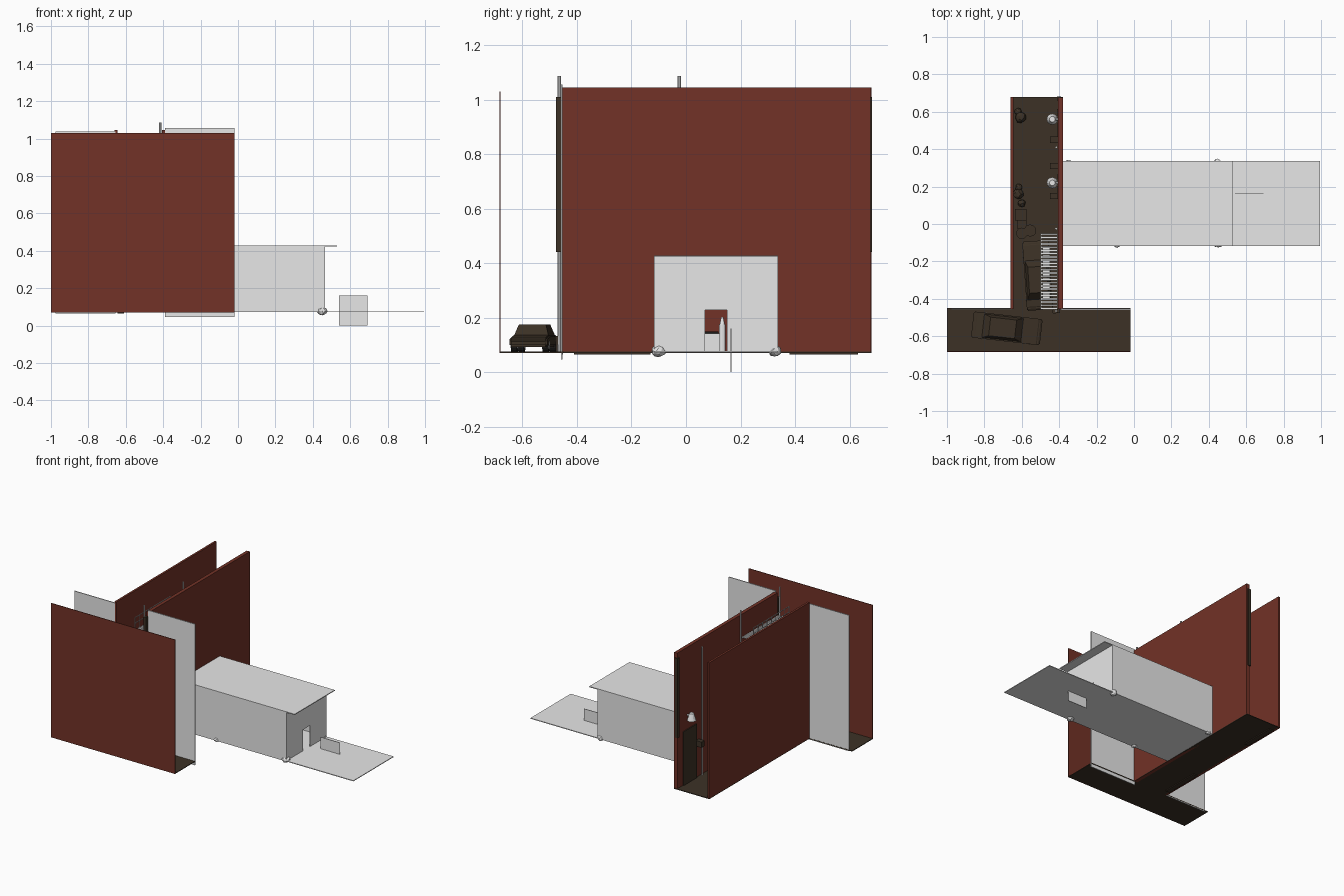
import bpy, bmesh, math, random
from mathutils import Matrix

if "Cube" in bpy.data.objects:
    bpy.data.objects.remove(bpy.data.objects["Cube"])

random.seed(4)


def material(name, rgb):
    m = bpy.data.materials.new(name)
    m.diffuse_color = (*rgb, 1)
    m.use_nodes = True
    m.node_tree.nodes["Principled BSDF"].inputs["Base Color"].default_value = m.diffuse_color
    return m


BRICK = material("brick_red", (0.17, 0.032, 0.02))
GREY = material("pale_grey", (0.8, 0.8, 0.8))
DARK = material("asphalt_brown", (0.045, 0.031, 0.019))
BLACK = material("near_black", (0.012, 0.011, 0.01))


def finish(name, bm, mat, smooth=False):
    bmesh.ops.recalc_face_normals(bm, faces=bm.faces)
    me = bpy.data.meshes.new(name)
    bm.to_mesh(me)
    bm.free()
    me.materials.append(mat)
    ob = bpy.data.objects.new(name, me)
    bpy.context.collection.objects.link(ob)
    if smooth:
        for p in me.polygons:
            p.use_smooth = True
    return ob


def add_box(bm, x0, x1, y0, y1, z0, z1, taper=(1, 1)):
    vs = bmesh.ops.create_cube(bm, size=1)["verts"]
    for v in vs:
        t = taper if v.co.z > 0 else (1, 1)
        v.co = ((x0 + x1) / 2 + v.co.x * (x1 - x0) * t[0],
                (y0 + y1) / 2 + v.co.y * (y1 - y0) * t[1],
                (z0 + z1) / 2 + v.co.z * (z1 - z0))


def box(name, mat, *b, **k):
    bm = bmesh.new()
    add_box(bm, *b, **k)
    return finish(name, bm, mat)


def cyl(name, mat, loc, r, depth, axis="Z", r2=None, seg=12):
    bm = bmesh.new()
    rot = {"Z": Matrix(), "X": Matrix.Rotation(math.pi / 2, 4, "Y"),
           "Y": Matrix.Rotation(math.pi / 2, 4, "X")}[axis]
    bmesh.ops.create_cone(bm, cap_ends=True, segments=seg, radius1=r,
                          radius2=r if r2 is None else r2, depth=depth,
                          matrix=Matrix.Translation(loc) @ rot)
    return finish(name, bm, mat)


def lump(name, mat, loc, r, squash=0.8):
    bm = bmesh.new()
    bmesh.ops.create_icosphere(bm, subdivisions=2, radius=r)
    for v in bm.verts:
        v.co *= random.uniform(0.85, 1.1)
        v.co.z *= squash
    bmesh.ops.translate(bm, verts=bm.verts, vec=loc)
    return finish(name, bm, mat)


G = 0.075  # ground level

# Street and alley ground
box("street_ground", DARK, -1, -0.02, -0.683, -0.45, 0.07, G)
box("alley_ground", DARK, -0.66, -0.38, -0.452, 0.68, 0.07, G)
box("gutter_plate", DARK, -0.645, -0.61, -0.41, -0.13, 0.064, 0.08)
box("rear_gutter_plate", DARK, -0.645, -0.61, 0.38, 0.63, 0.064, 0.078)

# Brick walls
box("street_brick_wall", BRICK, -1, -0.02, -0.684, -0.68, 0.07, 1.03)
box("left_alley_wall", BRICK, -0.66, -0.645, -0.455, 0.68, 0.07, 1.045)
box("right_alley_wall", BRICK, -0.405, -0.38, -0.455, 0.677, 0.07, 1.045)

# Grey shop fronts either side of the alley mouth
box("left_shop_front", GREY, -0.975, -0.655, -0.457, -0.451, 0.065, 1.037)
box("right_shop_front", GREY, -0.39, -0.02, -0.459, -0.453, 0.046, 1.056)

# Dark trim strips on both ends of the right wall
box("front_wall_trim", DARK, -0.412, -0.395, -0.477, -0.455, 0.44, 1.01)
box("rear_wall_trim", DARK, -0.412, -0.39, 0.66, 0.683, 0.44, 1.01)

# Back room: floor, roof and walls, with a doorway in the end wall
X0, X1, Y0, Y1, H = -0.38, 0.465, -0.117, 0.337, 0.425
box("room_floor", GREY, X0, 0.995, Y0, Y1, 0.072, 0.077)
box("room_roof", GREY, X0, 0.53, Y0, Y1, H - 0.003, H + 0.003)
box("room_front_wall", GREY, X0, X1, Y0, Y0 + 0.004, G, H)
box("room_back_wall", GREY, X0, X1, Y1 - 0.004, Y1, G, H)
bm = bmesh.new()
add_box(bm, X1 - 0.004, X1, Y0, 0.07, G, H)
add_box(bm, X1 - 0.004, X1, 0.15, Y1, G, H)
add_box(bm, X1 - 0.004, X1, 0.07, 0.15, 0.228, H)
finish("room_end_wall", bm, GREY)
box("open_door_panel", GREY, 0.54, 0.692, 0.163, 0.167, 0, 0.16)

# Room contents
box("counter", GREY, 0.24, 0.36, 0.065, 0.125, G, 0.142)
box("counter_hob", BLACK, 0.25, 0.35, 0.07, 0.12, 0.142, 0.15)
cyl("bottle_body", GREY, (0.3, 0.133, 0.125), 0.012, 0.1)
cyl("bottle_neck", GREY, (0.3, 0.133, 0.188), 0.01, 0.03, r2=0.004)

# Loose stones at the foot of the room walls
for x, y, r in ((-0.35, 0.325, 0.02), (0.445, 0.325, 0.025),
                (-0.09, -0.105, 0.022), (0.45, -0.1, 0.027)):
    lump("stone", GREY, (x, y, 0.078), r)

# Drainpipes
for y, top in ((-0.465, 1.087), (-0.025, 1.087), (0.41, 0.99)):
    cyl("drainpipe", GREY, (-0.416, y, (G + top) / 2), 0.006, top - G, seg=8)

# Doors in the right wall, with lamps above
for y, w in ((0.54, 0.15), (0.2, 0.13)):
    box("alley_door", DARK, -0.412, -0.404, y - w / 2, y + w / 2, G, 0.46)
    cyl("lamp_arm", GREY, (-0.42, y + 0.02, 0.56), 0.007, 0.03, "X", seg=8)
    cyl("lamp_shade", GREY, (-0.437, y + 0.02, 0.555), 0.03, 0.05, r2=0.015)
for y in (0.45, 0.31, 0.15):
    box("wall_vent", DARK, -0.45, -0.404, y - 0.017, y + 0.017, 0.3, 0.34)

# Fire escape: slatted landings, rails and stairs
FX0, FX1, FY0, FY1 = -0.5, -0.408, -0.457, -0.05
bm = bmesh.new()
for z in (0.36, 0.62, 0.88):
    for i in range(24):
        y = FY0 + i * (FY1 - FY0 - 0.01) / 23
        add_box(bm, FX0, FX1, y, y + 0.01, z, z + 0.005)
    for x in (FX0, FX1 - 0.005):
        add_box(bm, x, x + 0.005, FY0, FY1, z - 0.006, z)
    for h in (0.05, 0.09):
        add_box(bm, FX0, FX0 + 0.004, FY0, FY1, z + h, z + h + 0.004)
    for i in range(9):
        y = FY0 + i * (FY1 - FY0 - 0.004) / 8
        add_box(bm, FX0, FX0 + 0.004, y, y + 0.004, z, z + 0.09)
finish("fire_escape_landings", bm, GREY)
bm = bmesh.new()
for z in (0.36, 0.62):
    for i in range(12):
        y = -0.4 + i * 0.024
        add_box(bm, -0.49, -0.45, y, y + 0.018, z + 0.02 * (i + 1), z + 0.02 * (i + 1) + 0.004)
finish("fire_escape_stairs", bm, GREY)


# Cars: tapered body and cabin, glass plates and wheels
def car(name, x, y, deg):
    parts = []
    prof = [(-.185, .02), (-.185, .05), (-.17, .06), (-.11, .064), (.07, .064),
            (.17, .055), (.185, .045), (.185, .02)]
    bm = bmesh.new()
    f = bm.faces.new([bm.verts.new((px, -0.07, pz)) for px, pz in prof])
    ext = bmesh.ops.extrude_face_region(bm, geom=[f])["geom"]
    bmesh.ops.translate(bm, vec=(0, 0.14, 0),
                        verts=[v for v in ext if isinstance(v, bmesh.types.BMVert)])
    bmesh.ops.bevel(bm, geom=bm.edges[:], offset=0.006, segments=2, affect="EDGES")
    parts.append(finish(name + "_body", bm, DARK))
    parts.append(box(name + "_cabin", DARK, -0.13, 0.085, -0.064, 0.064,
                     0.06, 0.102, taper=(0.65, 0.78)))
    parts.append(box(name + "_windows", BLACK, -0.118, 0.073, -0.0605, 0.0605,
                     0.07, 0.096, taper=(0.74, 0.83)))
    for wx in (-0.115, 0.115):
        for wy in (-0.058, 0.058):
            parts.append(cyl(name + "_tyre", BLACK, (wx, wy, 0.026), 0.026, 0.022, "Y", seg=16))
            parts.append(cyl(name + "_hub", GREY, (wx, wy, 0.026), 0.016, 0.026, "Y", seg=12))
    m = Matrix.Translation((x, y, 0.073)) @ Matrix.Rotation(math.radians(deg), 4, "Z")
    for p in parts:
        p.data.transform(m)


car("street_car", -0.68, -0.558, -6.5)
car("alley_car", -0.515, -0.275, 94)

# Rubbish: bins, boxes and bags
for x, y, r, h in ((-0.555, -0.035, 0.03, 0.09), (-0.6, -0.05, 0.028, 0.09),
                   (-0.425, -0.468, 0.012, 0.05)):
    cyl("bin", DARK, (x, y, G + h / 2), r * 0.85, h, r2=r)
    cyl("bin_lid", DARK, (x, y, G + h + 0.004), r * 1.08, 0.008)
for x, y, s in ((-0.605, 0.05, 0.06), (-0.6, 0.0, 0.05)):
    box("crate", DARK, x - s / 2, x + s / 2, y - s / 2, y + s / 2, G, G + s)
for x, y, r in ((-0.62, 0.16, 0.028), (-0.615, 0.195, 0.02), (-0.605, 0.57, 0.03),
                (-0.62, 0.6, 0.02), (-0.6, 0.11, 0.02)):
    lump("rubbish_bag", DARK, (x, y, G + r * 0.7), r)
